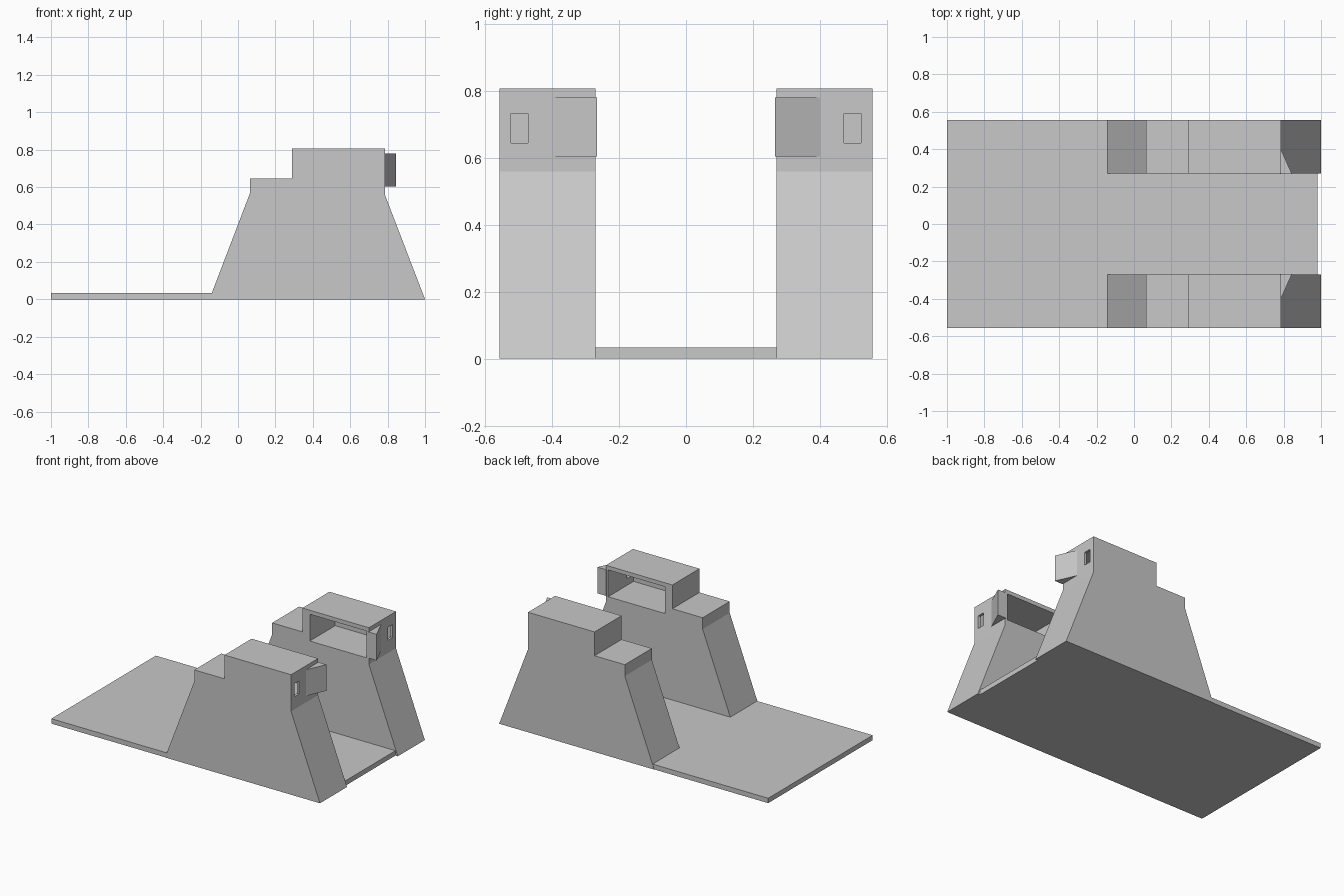
import bpy
import bmesh
from mathutils import Vector

default = bpy.data.objects.get("Cube")
if default:
    bpy.data.objects.remove(default, do_unlink=True)

GREY = (0.58, 0.58, 0.58, 1.0)
grey = bpy.data.materials.new("plain grey")
grey.use_nodes = True
grey.diffuse_color = GREY
grey.node_tree.nodes["Principled BSDF"].inputs["Base Color"].default_value = GREY


def prism(name, corners, sweep):
    """Sweep a flat polygon along a vector into a closed solid."""
    bm = bmesh.new()
    face = bm.faces.new([bm.verts.new(c) for c in corners])
    swept = bmesh.ops.extrude_face_region(bm, geom=[face], use_keep_orig=True)
    moved = [v for v in swept["geom"] if isinstance(v, bmesh.types.BMVert)]
    bmesh.ops.translate(bm, verts=moved, vec=Vector(sweep))
    bmesh.ops.recalc_face_normals(bm, faces=bm.faces)
    mesh = bpy.data.meshes.new(name)
    bm.to_mesh(mesh)
    bm.free()
    mesh.materials.append(grey)
    obj = bpy.data.objects.new(name, mesh)
    bpy.context.collection.objects.link(obj)
    return obj


def box(name, low, high):
    (x0, y0, z0), (x1, y1, z1) = low, high
    return prism(name, [(x0, y0, z0), (x1, y0, z0), (x1, y1, z0), (x0, y1, z0)],
                 (0, 0, z1 - z0))


def cut(target, cutter):
    """Subtract the cutter for good, then remove it."""
    cutter.hide_render = True
    mod = target.modifiers.new("cut", "BOOLEAN")
    mod.operation = "DIFFERENCE"
    mod.solver = "EXACT"
    mod.object = cutter
    bpy.context.view_layer.objects.active = target
    bpy.ops.object.modifier_apply(modifier=mod.name)
    bpy.data.objects.remove(cutter, do_unlink=True)


# Ground slab
box("base_plate", (-1, -0.555, 0), (0.982, 0.555, 0.033))

# Stepped side outline of a tower, as x and z
INNER, OUTER = 0.27, 0.557
FRONT_X = 0.785
outline = [(-0.153, 0), (0.065, 0.57), (0.065, 0.647), (0.29, 0.647),
           (0.29, 0.807), (FRONT_X, 0.807), (FRONT_X, 0.56), (1.0, 0)]

for side, label in ((1, "back"), (-1, "front")):
    tower = prism(label + "_tower", [(x, side * INNER, z) for x, z in outline],
                  (0, side * (OUTER - INNER), 0))

    # Room open to the inner side
    cut(tower, box("room_cutter", (0.345, side * 0.2, 0.6),
                   (0.768, side * 0.54, 0.78)))
    # Small window in the end wall
    cut(tower, box("window_cutter", (0.7, side * 0.472, 0.645),
                   (0.9, side * 0.523, 0.733)))

    # Wedge-shaped deflector beside the opening
    wedge = [(0.78, 0.266), (0.845, 0.266), (FRONT_X, 0.4), (0.78, 0.4)]
    prism(label + "_deflector", [(x, side * y, 0.604) for x, y in wedge],
          (0, 0, 0.176))
